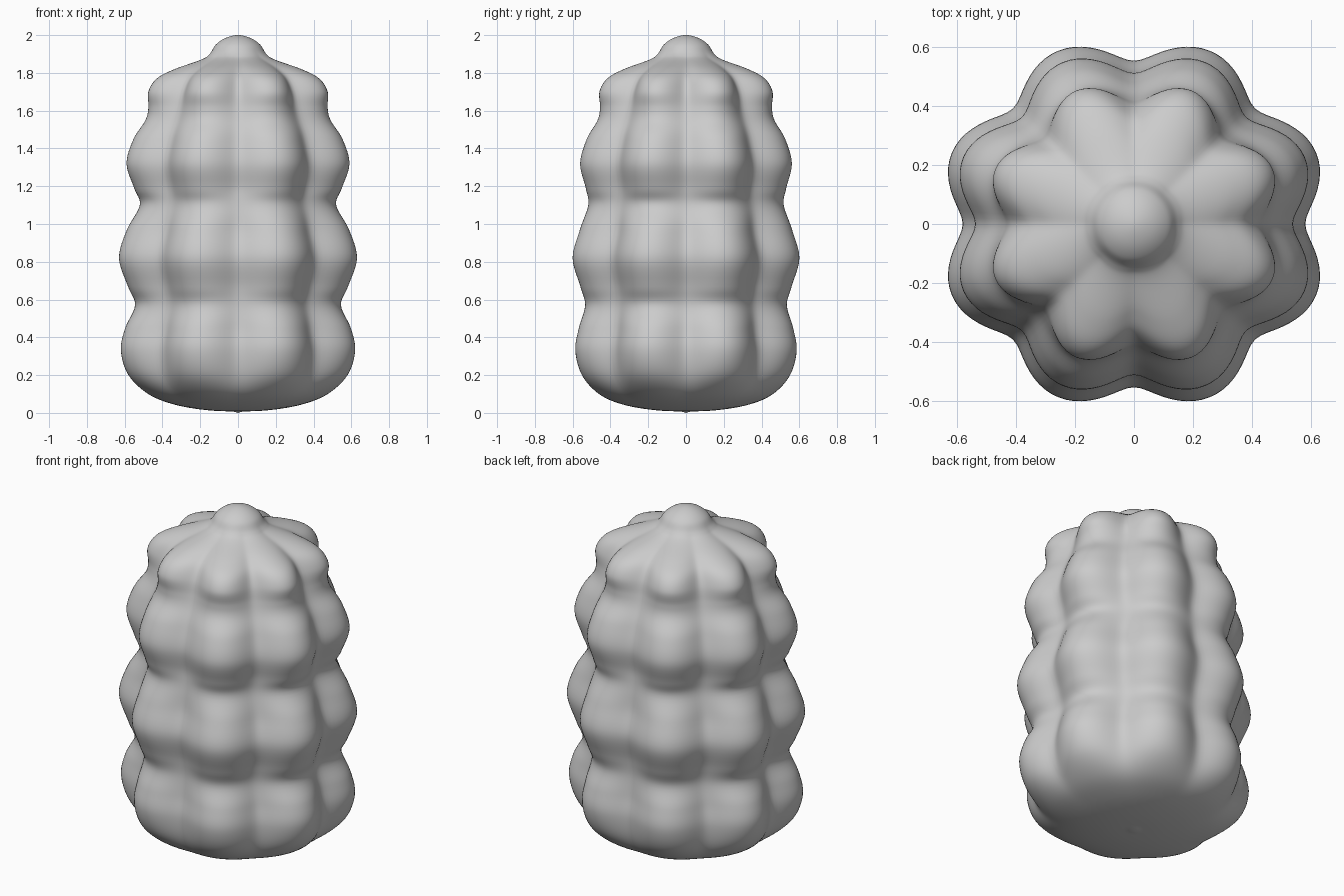
import bpy, bmesh, math

if "Cube" in bpy.data.objects:
    bpy.data.objects.remove(bpy.data.objects["Cube"])

# Profile rows: height, silhouette half-width, valley/lobe ratio, depth/width ratio
ROWS = [
    (0.008, 0.00, 1.00, 1.00), (0.015, 0.17, 1.00, 1.00), (0.045, 0.34, 0.99, 0.99),
    (0.10, 0.475, 0.96, 0.97), (0.20, 0.58, 0.90, 0.95), (0.33, 0.62, 0.87, 0.945),
    (0.45, 0.597, 0.87, 0.95), (0.57, 0.545, 0.91, 0.98), (0.67, 0.583, 0.88, 0.96),
    (0.82, 0.63, 0.87, 0.953), (0.97, 0.588, 0.87, 0.955), (1.10, 0.52, 0.92, 0.995),
    (1.19, 0.55, 0.88, 0.965), (1.32, 0.59, 0.86, 0.95), (1.45, 0.553, 0.86, 0.95),
    (1.55, 0.49, 0.89, 0.955), (1.62, 0.474, 0.87, 0.96), (1.70, 0.475, 0.82, 0.965),
    (1.77, 0.43, 0.81, 0.97), (1.82, 0.335, 0.84, 0.98), (1.87, 0.195, 0.93, 0.99),
    (1.90, 0.15, 0.98, 1.00), (1.95, 0.117, 1.00, 1.00), (1.985, 0.065, 1.00, 1.00),
    (2.00, 0.00, 1.00, 1.00),
]
SEG, STEPS = 160, 6
LOBES = 8


def catmull(p0, p1, p2, p3, t):
    return [0.5 * (2 * b + (c - a) * t + (2 * a - 5 * b + 4 * c - d) * t * t
                   + (3 * b - a - 3 * c + d) * t ** 3)
            for a, b, c, d in zip(p0, p1, p2, p3)]


def lobe(angle, valley):
    """Relative radius: 1 on the lobe crest, 'valley' in the groove."""
    e = 0.12
    s = math.sin(angle * LOBES / 2) ** 2
    w = (math.sqrt(s + e) - math.sqrt(e)) / (math.sqrt(1 + e) - math.sqrt(e))
    return valley + (1 - valley) * w


# Smooth the profile; mirrored end rows keep both poles round
def mirror(row):
    return (row[0], -row[1], row[2], row[3])


pts = [mirror(ROWS[1])] + ROWS + [mirror(ROWS[-2])]
profile = [catmull(*pts[i:i + 4], k / STEPS)
           for i in range(len(ROWS) - 1) for k in range(STEPS)][1:]

# Lobed, tiered body
bm = bmesh.new()
angles = [2 * math.pi * i / SEG for i in range(SEG)]
rings = []
for z, width, valley, depth in profile:
    peak = width / max(math.cos(a) * lobe(a, valley) for a in angles)
    rings.append([bm.verts.new((peak * lobe(a, valley) * math.cos(a),
                                peak * lobe(a, valley) * math.sin(a) * depth, z))
                  for a in angles])
bottom = bm.verts.new((0, 0, 0.0))
top = bm.verts.new((0, 0, 2.0))
for i in range(SEG):
    j = (i + 1) % SEG
    for lo, hi in zip(rings, rings[1:]):
        bm.faces.new((lo[i], lo[j], hi[j], hi[i]))
    bm.faces.new((bottom, rings[0][j], rings[0][i]))
    bm.faces.new((top, rings[-1][i], rings[-1][j]))
bmesh.ops.recalc_face_normals(bm, faces=bm.faces)
for f in bm.faces:
    f.smooth = True
mesh = bpy.data.meshes.new("lobed_body")
bm.to_mesh(mesh)
bm.free()
body = bpy.data.objects.new("lobed_body", mesh)
bpy.context.collection.objects.link(body)
